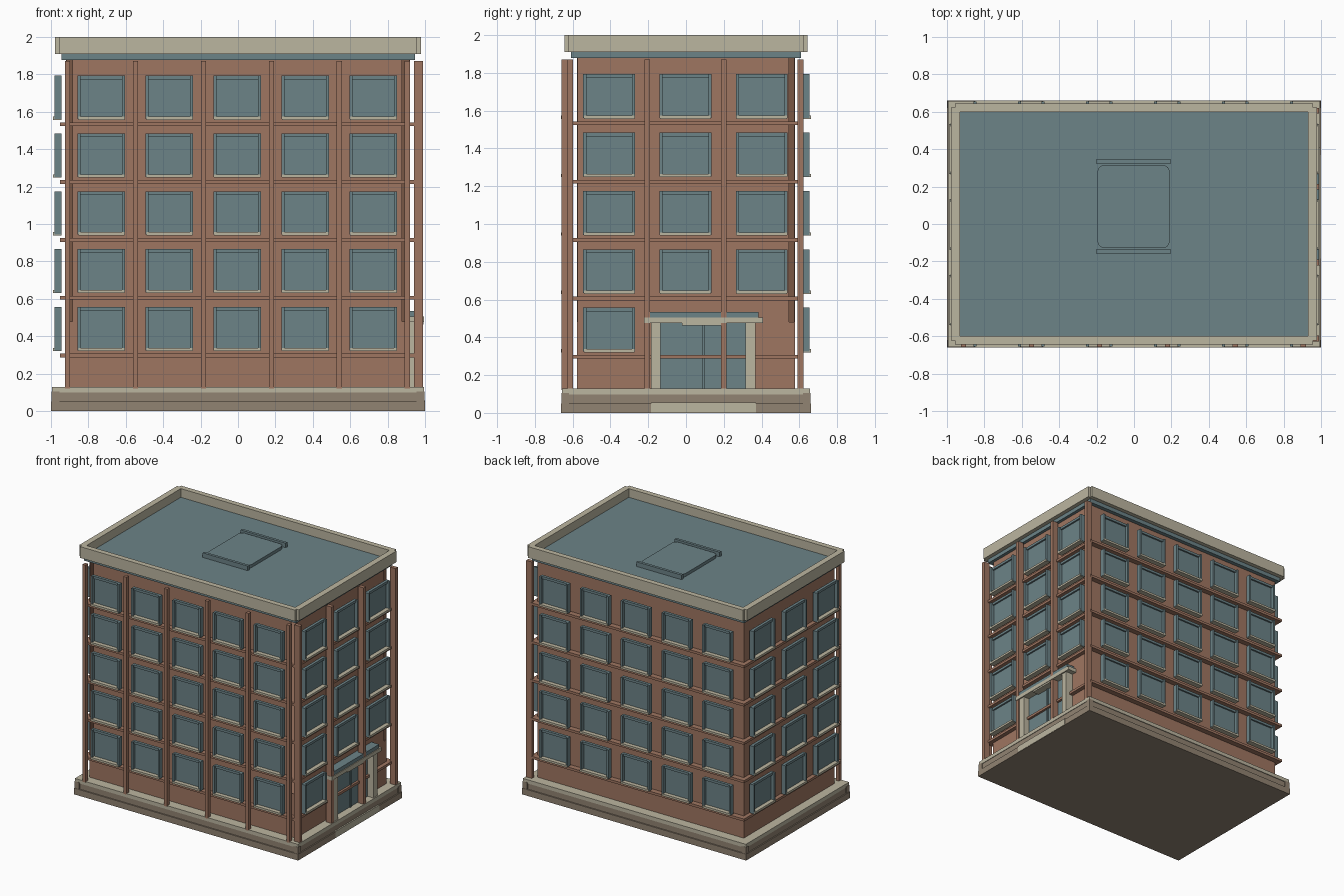
import bpy, bmesh
from mathutils import Vector

cube = bpy.data.objects.get("Cube")
if cube:
    bpy.data.objects.remove(cube)


def material(name, rgb):
    m = bpy.data.materials.new(name)
    m.use_nodes = True
    m.diffuse_color = (*rgb, 1)
    m.node_tree.nodes["Principled BSDF"].inputs["Base Color"].default_value = (*rgb, 1)
    return m


BRICK = material("brick", (0.345, 0.18, 0.12))
DARK = material("inner_brick", (0.19, 0.095, 0.06))
TEAL = material("slate_teal", (0.15, 0.227, 0.245))
TAN = material("light_stone", (0.5, 0.465, 0.352))
STONE = material("base_stone", (0.285, 0.228, 0.168))


class Part:
    """One named object gathered from several boxes."""

    def __init__(self, name, *mats):
        self.name, self.mats, self.bm = name, mats, bmesh.new()

    def box(self, a, b):
        lo = Vector([min(p, q) for p, q in zip(a, b)])
        hi = Vector([max(p, q) for p, q in zip(a, b)])
        verts = bmesh.ops.create_cube(self.bm, size=1)["verts"]
        for v in verts:
            v.co = (lo + hi) / 2 + v.co * (hi - lo)
        return self

    def slab(self, x, y, z0, z1):
        return self.box((-x, -y, z0), (x, y, z1))

    def wall_box(self, side, u0, u1, d0, d1, z0, z1):
        # u runs along the facade, d is the distance out from its trim plane
        axis, sign = SIDES[side]
        if axis == "y":
            return self.box((u0, sign * (TRIM_Y + d0), z0), (u1, sign * (TRIM_Y + d1), z1))
        return self.box((sign * (TRIM_X + d0), u0, z0), (sign * (TRIM_X + d1), u1, z1))

    def done(self):
        bmesh.ops.recalc_face_normals(self.bm, faces=self.bm.faces)
        mesh = bpy.data.meshes.new(self.name)
        self.bm.to_mesh(mesh)
        self.bm.free()
        for m in self.mats:
            mesh.materials.append(m)
        ob = bpy.data.objects.new(self.name, mesh)
        bpy.context.collection.objects.link(ob)
        return ob


SIDES = {"front": ("y", -1), "back": ("y", 1), "door_side": ("x", 1), "far_side": ("x", -1)}
TRIM_X, TRIM_Y = 0.945, 0.618
WALL_X, WALL_Y = 0.92, 0.578
ROW, FIRST_SILL = 0.309, 0.325

# Plinth with corner blocks and a pale cap
plinth = Part("plinth", STONE).slab(0.999, 0.661, 0, 0.05).slab(0.99, 0.651, 0.05, 0.1)
for sx in (-1, 1):
    for sy in (-1, 1):
        plinth.box((sx * 0.955, sy * 0.62, 0.05), (sx * 0.996, sy * 0.658, 0.105))
plinth.done()
Part("plinth_cap", TAN).slab(0.994, 0.657, 0.098, 0.128).done()
Part("entrance_step", TAN).box((0.95, -0.185, 0.002), (1.001, 0.37, 0.055)).done()

# Thin recessed brick walls with open upper corners, darker on the inside
spans = {"front": (-0.885, 0.877), "back": (-0.92, 0.92),
         "door_side": (-0.575, 0.545), "far_side": (-0.575, 0.575)}
for side, (u0, u1) in spans.items():
    axis, sign = SIDES[side]
    d = WALL_Y - TRIM_Y if axis == "y" else WALL_X - TRIM_X
    full = WALL_X if axis == "y" else WALL_Y - 0.002
    wall = Part(side + "_wall", BRICK, DARK)
    wall.wall_box(side, u0, u1, d - 0.006, d, 0.48, 1.885)
    wall.wall_box(side, -full, full, d - 0.006, d, 0.12, 0.48)
    ob = wall.done()
    outward = Vector((sign, 0, 0)) if axis == "x" else Vector((0, sign, 0))
    for p in ob.data.polygons:
        if p.normal.dot(outward) < -0.5:
            p.material_index = 1

# Storey bands
bands = Part("storey_bands", BRICK)
for i in range(5):
    z = 0.287 + i * ROW
    bands.slab(TRIM_X + 0.008, TRIM_Y + 0.004, z, z + 0.02)
bands.done()

# Brick piers on the two decorated sides
piers = Part("brick_piers", BRICK)
for i in range(6):
    x = -0.911 + i * 0.3632
    piers.wall_box("front", x - 0.014, x + 0.014, 0.01, 0.04, 0.12, 1.872)
for i in range(4):
    y = -0.612 + i * 0.406
    piers.wall_box("door_side", y - 0.015, y + 0.015, -0.005, 0.045, 0.12, 1.872)
piers.done()

# Windows: glass, projecting jambs, lower head and pale sill
glass = Part("window_glass", TEAL)
frames = Part("window_frames", TEAL)
sills = Part("window_sills", TAN)


def window(side, u, half, z):
    top = z + 0.232
    glass.wall_box(side, u - half, u + half, 0, 0.01, z, top)
    for s in (-1, 1):
        frames.wall_box(side, u + s * half, u + s * (half - 0.016), 0, 0.037, z, top)
    frames.wall_box(side, u - half, u + half, 0, 0.023, top - 0.02, top)
    sills.wall_box(side, u - half + 0.003, u + half - 0.003, 0, 0.043, z - 0.004, z + 0.013)


for row in range(5):
    z = FIRST_SILL + row * ROW
    for side in ("front", "back"):
        for i in range(-2, 3):
            window(side, i * 0.3635 - 0.003, 0.127, z)
    for side in ("door_side", "far_side"):
        for i in (-1, 0, 1):
            if side == "far_side" or row or i < 0:
                window(side, i * 0.404 - 0.003, 0.137, z)
for part in (glass, frames, sills):
    part.done()

# Entrance: recessed double doors, posts, lintel and canopy
D = "door_side"
doors = Part("entrance_doors", TEAL)
for u0, u1 in ((-0.135, 0.084), (0.098, 0.32)):
    doors.wall_box(D, u0, u1, -0.026, -0.01, 0.125, 0.475)
doors.wall_box(D, 0.084, 0.098, -0.026, 0.0, 0.125, 0.475).done()
posts = Part("entrance_posts", TAN)
for u in (-0.16, 0.342):
    posts.wall_box(D, u - 0.026, u + 0.026, -0.026, 0.04, 0.125, 0.476)
posts.done()
lintel = Part("entrance_lintel", TAN).wall_box(D, -0.222, 0.408, -0.026, 0.05, 0.475, 0.505)
lintel.wall_box(D, -0.02, 0.185, -0.02, 0.046, 0.462, 0.476).done()
Part("entrance_canopy", TEAL).wall_box(D, -0.19, 0.385, -0.026, 0.044, 0.505, 0.535).done()

# Cornice, roof deck and parapet with notched corners
Part("cornice", TEAL).slab(0.945, 0.61, 1.878, 1.915).done()
Part("roof_deck", TEAL).slab(0.935, 0.605, 1.912, 1.93).done()
parapet = Part("parapet", TAN)
for s in (-1, 1):
    parapet.box((-0.958, s * 0.6, 1.91), (0.958, s * 0.643, 2.0))
    parapet.box((s * 0.93, -0.622, 1.91), (s * 0.978, 0.622, 2.0))
parapet.done()

# Roof hatch with rounded corners and two rails
hatch = Part("roof_hatch", TEAL).box((-0.195, -0.128, 1.925), (0.19, 0.315, 1.955))
upright = [e for e in hatch.bm.edges if abs(e.verts[0].co.z - e.verts[1].co.z) > 0.01]
bmesh.ops.bevel(hatch.bm, geom=upright, offset=0.035, segments=4, profile=0.5, affect="EDGES")
hatch.done()
rails = Part("hatch_rails", TEAL)
for y in (-0.148, 0.335):
    rails.box((-0.203, y - 0.011, 1.925), (0.198, y + 0.011, 1.967))
rails.done()
